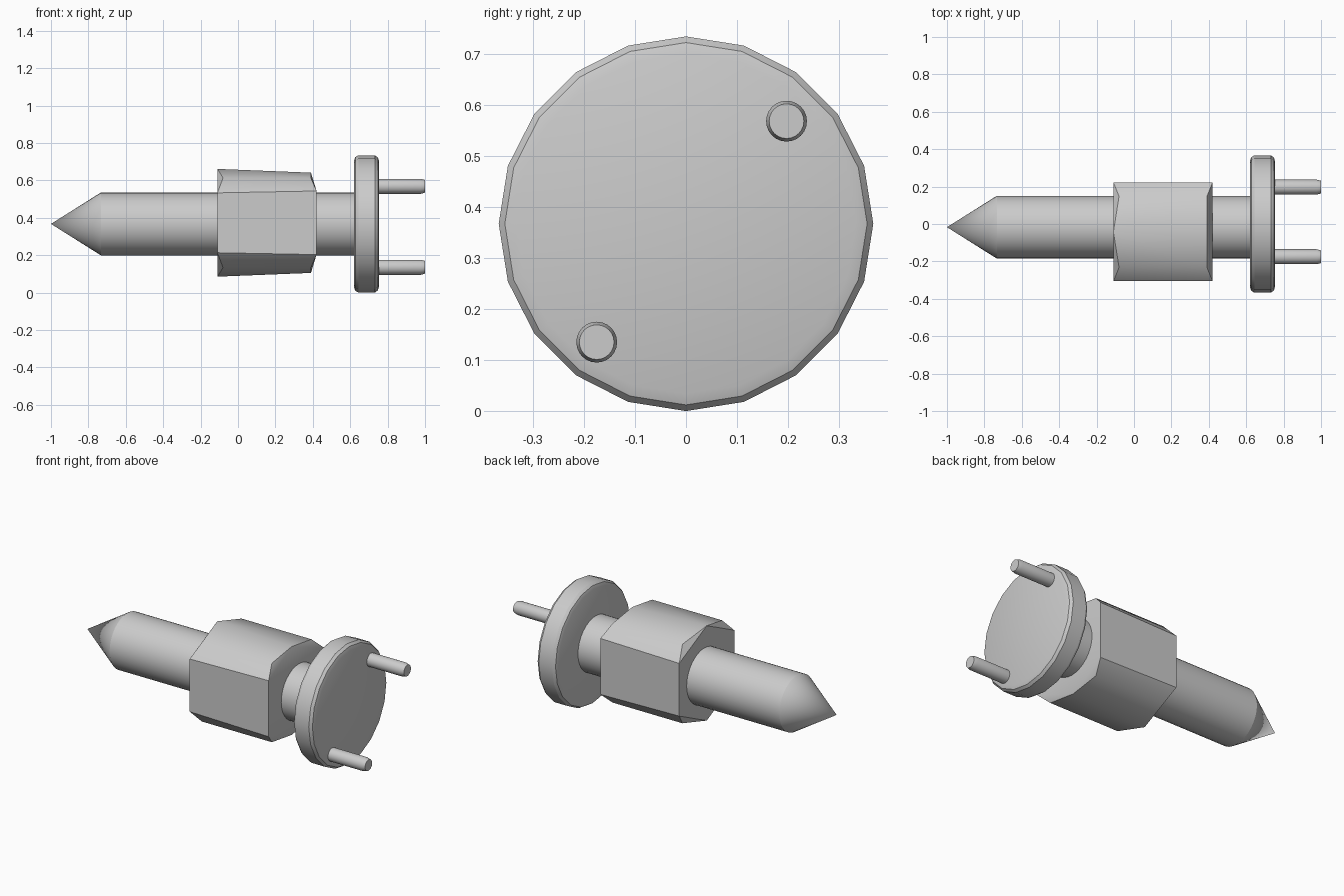
import bpy, bmesh, math

if "Cube" in bpy.data.objects:
    bpy.data.objects.remove(bpy.data.objects["Cube"])

ZC = 0.367


def finish(bm, name, angle=30):
    bmesh.ops.recalc_face_normals(bm, faces=bm.faces[:])
    me = bpy.data.meshes.new(name)
    bm.to_mesh(me)
    bm.free()
    ob = bpy.data.objects.new(name, me)
    bpy.context.collection.objects.link(ob)
    bpy.ops.object.select_all(action='DESELECT')
    ob.select_set(True)
    bpy.context.view_layer.objects.active = ob
    bpy.ops.object.shade_smooth_by_angle(angle=math.radians(angle))
    return ob


def turned(name, profile, y, z, sides):
    """Solid of revolution about the x direction; profile is (x, radius)."""
    bm = bmesh.new()
    rings = []
    for x, r in profile:
        if r == 0:
            rings.append([bm.verts.new((x, y, z))] * sides)
        else:
            rings.append([bm.verts.new((x, y + r * math.sin(2 * math.pi * i / sides),
                                        z + r * math.cos(2 * math.pi * i / sides)))
                          for i in range(sides)])
    for a, b in zip(rings, rings[1:]):
        for i in range(sides):
            j = (i + 1) % sides
            bm.faces.new(list(dict.fromkeys((a[i], a[j], b[j], b[i]))))
    for ring, r in ((rings[0], profile[0][1]), (rings[-1], profile[-1][1])):
        if r:
            bm.faces.new(ring)
    return finish(bm, name)


# Pointed shaft
turned("pointed_shaft", [(-1, 0), (-0.733, 0.168), (0.63, 0.168)], -0.017, ZC, 32)

# Round end plate with softened rim
turned("end_plate", [(0.62, 0.338), (0.627, 0.357), (0.643, 0.367), (0.732, 0.367),
                     (0.748, 0.355), (0.755, 0.333)], 0, ZC, 20)

# Two pins on the plate
for i, (y, z) in enumerate(((0.197, 0.568), (-0.175, 0.135))):
    turned(f"pin_{i + 1}", [(0.74, 0.04), (0.977, 0.04), (1.0, 0.034)], y, z, 24)

# Chamfered block around the shaft: mirrored corner points, hulled
bm = bmesh.new()
corners = [(-0.11, 0.264, 0.16), (-0.11, 0, 0.288), (-0.08, 0.19, 0.24),
           (0.39, 0.19, 0.24), (0.39, 0, 0.268), (0.42, 0.264, 0.17)]
for x, y, z in corners:
    for sy in ((1, -1) if y else (1,)):
        for sz in (1, -1):
            bm.verts.new((x, -0.042 + sy * y, ZC + 0.006 + sz * z))
bmesh.ops.convex_hull(bm, input=bm.verts[:])
bmesh.ops.dissolve_limit(bm, angle_limit=0.02, verts=bm.verts[:], edges=bm.edges[:])
finish(bm, "collar_block")
